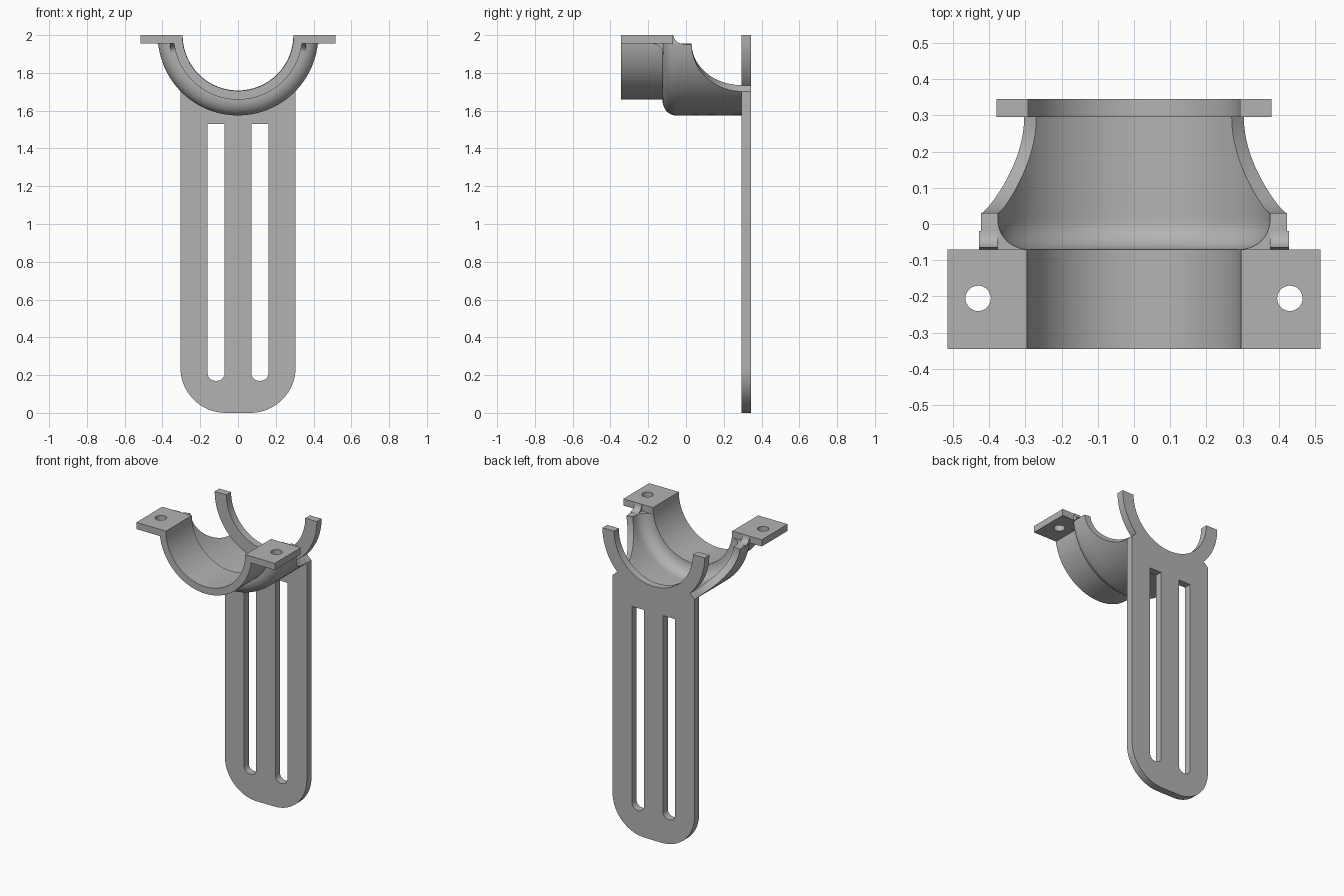
import bpy, bmesh
from math import sin, cos, pi, asin
from mathutils import Vector

cube = bpy.data.objects.get("Cube")
if cube:
    bpy.data.objects.remove(cube, do_unlink=True)

grey = bpy.data.materials.new("plain_grey")
grey.use_nodes = True
colour = (0.45, 0.45, 0.45, 1)
grey.diffuse_color = colour
grey.node_tree.nodes["Principled BSDF"].inputs["Base Color"].default_value = colour


def finish(name, bm):
    bmesh.ops.recalc_face_normals(bm, faces=bm.faces)
    mesh = bpy.data.meshes.new(name)
    bm.to_mesh(mesh)
    bm.free()
    mesh.materials.append(grey)
    ob = bpy.data.objects.new(name, mesh)
    bpy.context.collection.objects.link(ob)
    bpy.ops.object.select_all(action='DESELECT')
    ob.select_set(True)
    bpy.context.view_layer.objects.active = ob
    bpy.ops.object.shade_smooth_by_angle(angle=0.6)


def arc(cx, cy, r, a0, a1, n=12):
    return [(cx + r * cos(a0 + (a1 - a0) * i / n), cy + r * sin(a0 + (a1 - a0) * i / n))
            for i in range(n + 1)]


def prism(name, loops, place, normal, depth):
    """Fill an outline with holes and extrude it along the normal."""
    bm = bmesh.new()
    for loop in loops:
        vs = [bm.verts.new(place(*p)) for p in loop]
        for a, b in zip(vs, vs[1:] + vs[:1]):
            bm.edges.new((a, b))
    bmesh.ops.triangle_fill(bm, use_beauty=True, edges=bm.edges[:], normal=normal)
    ext = bmesh.ops.extrude_face_region(bm, geom=bm.faces[:])
    verts = [g for g in ext["geom"] if isinstance(g, bmesh.types.BMVert)]
    bmesh.ops.translate(bm, verts=verts, vec=Vector(normal) * depth)
    finish(name, bm)


def half_shell(name, rows, n=64):
    """Thick half tube below the axis; rows hold inner and outer (y, radius, start angle)."""
    bm = bmesh.new()

    def strip(y, r, start):
        angles = [start + (pi - 2 * start) * i / n for i in range(n + 1)]
        return [bm.verts.new((r * cos(a), y, 2 - r * sin(a))) for a in angles]

    inner = [strip(*row[0]) for row in rows]
    outer = [strip(*row[1]) for row in rows]

    def skin(a, b):
        for i in range(len(a) - 1):
            bm.faces.new((a[i], a[i + 1], b[i + 1], b[i]))

    for grid in (inner, outer):
        for a, b in zip(grid, grid[1:]):
            skin(a, b)
    for k in (0, -1):
        skin(inner[k], outer[k])
        skin([s[k] for s in inner], [s[k] for s in outer])
    finish(name, bm)


# Front clamp tube
half_shell("front_half_tube", [((y, 0.295, 0), (y, 0.342, 0)) for y in (-0.345, -0.07)])

# Flared saddle: rounded shoulder, then rim swept down to the back plate
rows = []
for i in range(11):
    a = i / 10 * pi / 2
    ri, ro = 0.295 + 0.083 * sin(a), 0.342 + 0.083 * sin(a)
    rows.append(((0.01 - 0.08 * cos(a), ri, asin(0.045 / ri)),
                 (-0.055 - 0.07 * cos(a), ro, asin(0.045 / ro))))
for i in range(21):
    a = i / 20 * pi / 2
    y = 0.295 - 0.265 * cos(a)
    start = asin((0.045 + 0.22 * sin(a)) / 0.378)
    rows.append(((y, 0.378, start), (y, 0.425, start)))
half_shell("flared_saddle", rows)

# Flanges with bolt holes and their small fillets
for side, s in (("left", 1), ("right", -1)):
    outline = [(s * 0.295, -0.345), (s * 0.515, -0.345), (s * 0.515, -0.07), (s * 0.295, -0.07)]
    hole = arc(s * 0.43, -0.205, 0.035, 0, 2 * pi, 32)[:-1]
    prism(side + "_flange", [outline, hole], lambda x, y: (x, y, 1.955), (0, 0, 1), 0.045)
    rear = [(-0.075, 1.95)] + arc(-0.02, 2.0, 0.045, pi, 1.5 * pi, 8) + [(-0.02, 1.95)]
    prism(side + "_rear_fillet", [rear], lambda y, z: (s * 0.375, y, z), (s, 0, 0), 0.052)
    front = arc(-0.18, 1.895, 0.06, 0, pi / 2, 8) + [(-0.11, 1.957), (-0.11, 1.895)]
    prism(side + "_front_fillet", [front], lambda y, z: (s * 0.335, y, z), (s, 0, 0), 0.025)

# Back plate: rounded foot, shoulders and open ring in one outline
half = arc(0.065, 0.24, 0.24, -pi / 2, 0, 16) + [(0.305, 1.702)]
half += arc(0, 2, 0.38, -0.777, 0, 16) + arc(0, 2, 0.293, 0, -pi / 2, 32)
outline = half + [(-x, z) for x, z in reversed(half[:-1])]
slots = []
for c in (-0.116, 0.116):
    w, r = 0.045, 0.04
    slots.append(arc(c - w + r, 0.17 + r, r, pi, 1.5 * pi, 8)
                 + arc(c + w - r, 0.17 + r, r, 1.5 * pi, 2 * pi, 8)
                 + [(c + w, 1.53), (c - w, 1.53)])
prism("slotted_back_plate", [outline] + slots, lambda x, z: (x, 0.295, z), (0, 1, 0), 0.05)
